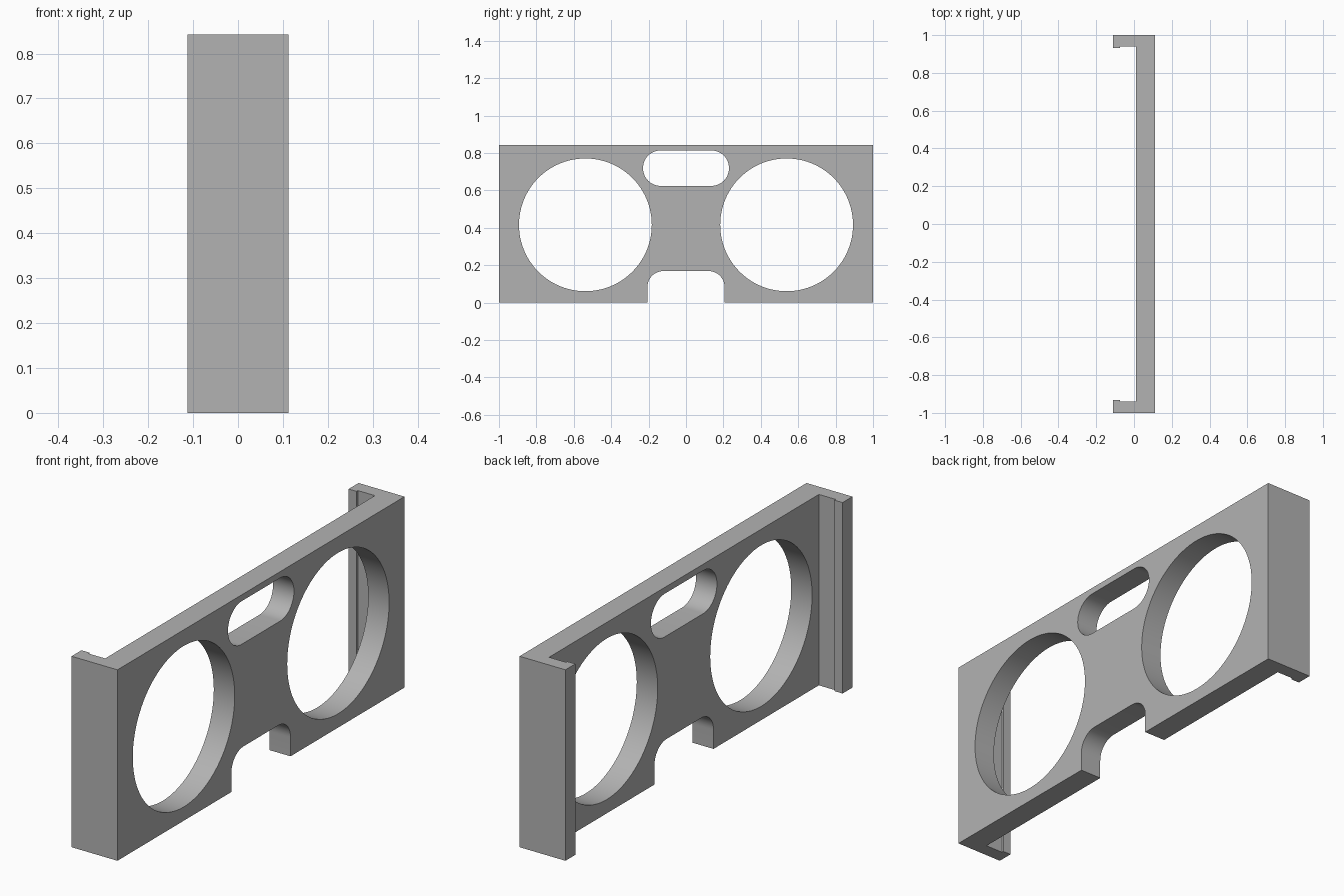
import bpy, bmesh
from math import sin, cos, pi, radians
from mathutils import Vector

if "Cube" in bpy.data.objects:
    bpy.data.objects.remove(bpy.data.objects["Cube"], do_unlink=True)

HEIGHT = 0.842
FRONT, BACK, REAR = 0.112, 0.01, -0.112   # plate faces and flange ends along x

grey = bpy.data.materials.new("plain grey")
grey.use_nodes = True
grey.diffuse_color = (0.45, 0.45, 0.45, 1)
grey.node_tree.nodes["Principled BSDF"].inputs["Base Color"].default_value = grey.diffuse_color


def prism(name, points, direction):
    """Extrude a flat outline along a direction into a closed solid."""
    bm = bmesh.new()
    face = bm.faces.new([bm.verts.new(p) for p in points])
    moved = bmesh.ops.extrude_face_region(bm, geom=[face])["geom"]
    bmesh.ops.translate(bm, vec=Vector(direction),
                        verts=[g for g in moved if isinstance(g, bmesh.types.BMVert)])
    bmesh.ops.recalc_face_normals(bm, faces=bm.faces)
    mesh = bpy.data.meshes.new(name)
    bm.to_mesh(mesh)
    bm.free()
    mesh.materials.append(grey)
    obj = bpy.data.objects.new(name, mesh)
    bpy.context.collection.objects.link(obj)
    return obj


def rounded_outline(y, z, half_w, half_h, radius, steps):
    """Rounded rectangle in the y-z plane; equal sizes give a circle."""
    points = []
    for corner, (sy, sz) in enumerate([(1, 1), (-1, 1), (-1, -1), (1, -1)]):
        for i in range(steps + 1):
            a = (corner + i / steps) * pi / 2
            p = Vector((-0.3, y + sy * (half_w - radius) + radius * cos(a),
                        z + sz * (half_h - radius) + radius * sin(a)))
            if not points or (p - points[-1]).length > 1e-5:
                points.append(p)
    if (points[0] - points[-1]).length < 1e-5:
        points.pop()
    return points


# Channel section: plate with two end flanges, each with a small inner lip
half = [(FRONT, 1), (REAR, 1), (REAR, 0.931), (-0.073, 0.931), (-0.073, 0.94), (BACK, 0.94)]
section = half + [(x, -y) for x, y in reversed(half)]
frame = prism("frame", [(x, y, 0) for x, y in section], (0, 0, HEIGHT))

# Openings: two round holes, the upper slot and the lower notch
openings = {
    "left_hole": (0.538, 0.416, 0.355, 0.355, 0.355, 24),
    "right_hole": (-0.538, 0.416, 0.355, 0.355, 0.355, 24),
    "upper_slot": (0, 0.719, 0.23, 0.095, 0.095, 12),
    "lower_notch": (0, -0.016, 0.206, 0.185, 0.085, 12),
}
bpy.context.view_layer.objects.active = frame
for name, shape in openings.items():
    cutter = prism(name + "_cutter", rounded_outline(*shape), (0.6, 0, 0))
    cutter.hide_render = True
    cut = frame.modifiers.new(name, "BOOLEAN")
    cut.operation = "DIFFERENCE"
    cut.solver = "EXACT"
    cut.object = cutter
    bpy.ops.object.modifier_apply(modifier=cut.name)
    bpy.data.objects.remove(cutter, do_unlink=True)

# Smooth the round walls, keep the edges crisp
bpy.ops.object.select_all(action="DESELECT")
frame.select_set(True)
bpy.ops.object.shade_smooth_by_angle(angle=radians(30))
